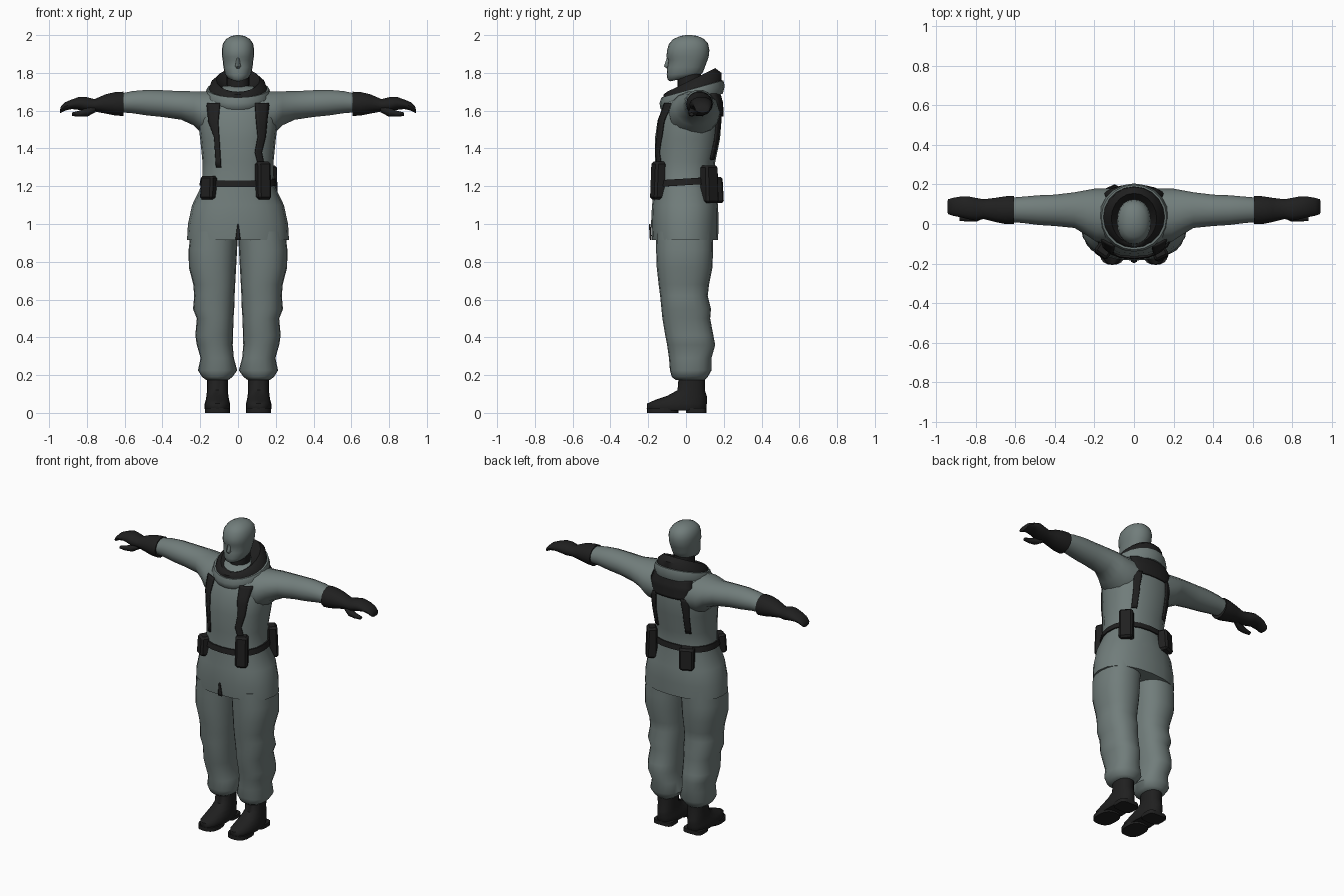
import bpy, bmesh, math
from mathutils import Vector, Matrix

if "Cube" in bpy.data.objects:
    bpy.data.objects.remove(bpy.data.objects["Cube"])


def material(name, rgb):
    m = bpy.data.materials.new(name)
    m.diffuse_color = (*rgb, 1)
    m.use_nodes = True
    m.node_tree.nodes["Principled BSDF"].inputs["Base Color"].default_value = m.diffuse_color
    return m


GREY = material("grey_green_cloth", (0.165, 0.205, 0.198))
BLACK = material("black_gear", (0.014, 0.014, 0.014))


def finish(bm, name, mat, angle=50):
    bmesh.ops.recalc_face_normals(bm, faces=bm.faces)
    me = bpy.data.meshes.new(name)
    bm.to_mesh(me)
    bm.free()
    me.materials.append(mat)
    ob = bpy.data.objects.new(name, me)
    bpy.context.collection.objects.link(ob)
    bpy.ops.object.select_all(action='DESELECT')
    ob.select_set(True)
    bpy.context.view_layer.objects.active = ob
    bpy.ops.object.shade_smooth_by_angle(angle=math.radians(angle))
    return ob


def spow(v, p):
    return math.copysign(abs(v) ** (2 / p), v)


def ring_z(z0, z1, rx, y0, y1, cx=0, p=2.3, n=20):
    """Level ring; z runs from z0 at its front to z1 at its back."""
    pts = []
    for i in range(n):
        a = math.tau * i / n
        s = spow(math.sin(a), p)
        pts.append(Vector((cx + rx * spow(math.cos(a), p), (y0 + y1) / 2 + s * (y1 - y0) / 2,
                           (z0 + z1) / 2 + s * (z1 - z0) / 2)))
    return pts


def ring_x(x, y0, y1, z0, z1, side, n=14):
    """Upright ring across a limb that runs along x."""
    return [Vector((side * x, (y0 + y1) / 2 + (y1 - y0) / 2 * math.cos(math.tau * i / n),
                    (z0 + z1) / 2 + (z1 - z0) / 2 * math.sin(math.tau * i / n))) for i in range(n)]


def loft(name, rings, mat, closed=False, angle=50):
    bm = bmesh.new()
    vs = [[bm.verts.new(p) for p in r] for r in rings]
    n = len(vs[0])
    pairs = list(zip(vs, vs[1:])) + ([(vs[-1], vs[0])] if closed else [])
    for a, b in pairs:
        for i in range(n):
            bm.faces.new((a[i], a[(i + 1) % n], b[(i + 1) % n], b[i]))
    if not closed:
        bm.faces.new(vs[0])
        bm.faces.new(vs[-1])
    return finish(bm, name, mat, angle)


# Jacket: z, half width, front y, back y
JACKET = [(.915, .27, -.18, .17), (1.0, .265, -.185, .172), (1.1, .243, -.18, .17),
          (1.21, .19, -.165, .145), (1.33, .188, -.165, .155), (1.45, .2, -.165, .18),
          (1.55, .213, -.15, .188), (1.64, .205, -.115, .185), (1.695, .165, -.08, .17),
          (1.73, .08, -.04, .1)]
loft("jacket", [ring_z(z, z, rx, a, b) for z, rx, a, b in JACKET], GREY)


def jacket_at(z):
    for a, b in zip(JACKET, JACKET[1:]):
        if a[0] <= z <= b[0]:
            t = (z - a[0]) / (b[0] - a[0])
            return [u + (v - u) * t for u, v in zip(a, b)][1:]


def plate(name, path, back=False, steps=5, cols=5, mat=BLACK):
    """Thin strip lying on the jacket; path holds (x left, x right, z)."""
    rows = []
    for a, b in zip(path, path[1:]):
        rows += [[u + (v - u) * k / steps for u, v in zip(a, b)] for k in range(steps)]
    rows.append(path[-1])
    bm = bmesh.new()
    grid = []
    for xl, xr, z in rows:
        rx, y0, y1 = jacket_at(z)
        line = []
        for c in range(cols):
            x = xl + (xr - xl) * c / (cols - 1)
            d = (1 - min(abs(x) / rx, 1) ** 2.3) ** (1 / 2.3) * (y1 - y0) / 2 + .007
            line.append(bm.verts.new((x, (y0 + y1) / 2 + (d if back else -d), z)))
        grid.append(line)
    for r, s in zip(grid, grid[1:]):
        for i in range(cols - 1):
            bm.faces.new((r[i], r[i + 1], s[i + 1], s[i]))
    ob = finish(bm, name, mat)
    mod = ob.modifiers.new("thickness", 'SOLIDIFY')
    mod.thickness, mod.offset = .009, 0


# Harness: front straps, back yoke and back straps, hem slit
plate("front_strap_right", [(.09, .165, 1.64), (.095, .155, 1.56), (.105, .145, 1.46),
                            (.09, .125, 1.38), (.11, .14, 1.3)])
plate("front_strap_left", [(-.165, -.095, 1.64), (-.155, -.105, 1.54), (-.125, -.1, 1.46), (-.115, -.09, 1.3)])
plate("back_yoke", [(-.14, .14, 1.69), (-.15, .15, 1.64), (-.14, .14, 1.57)], back=True, cols=9)
for s, tag in ((1, "right"), (-1, "left")):
    plate("back_strap_" + tag, [(s * .09, s * .14, 1.58), (s * .1, s * .135, 1.48), (s * .1, s * .13, 1.34)], back=True)
plate("hem_slit", [(-.014, .014, .916), (-.003, .003, 1.0)], cols=2)

# Belt
loft("belt", [ring_z(z, z + .02, rx, a, b) for z, rx, a, b in
              [(1.195, .196, -.168, .15), (1.195, .205, -.178, .16),
               (1.23, .198, -.173, .155), (1.23, .188, -.165, .147)]], BLACK, closed=True)


def pouch(name, x, y, z0, z1, w, d, turn):
    bm = bmesh.new()
    bmesh.ops.create_cube(bm, size=1)
    for v in bm.verts:
        if v.co.z > 0 and v.co.y < 0:
            v.co.y += .12
    bmesh.ops.scale(bm, vec=(w, d, z1 - z0), verts=bm.verts)
    bmesh.ops.bevel(bm, geom=bm.edges[:], offset=.012, segments=1, affect='EDGES')
    bm.transform(Matrix.Translation((x, y, (z0 + z1) / 2)) @ Matrix.Rotation(math.radians(turn), 4, 'Z'))
    finish(bm, name, BLACK, 30)


# Belt pouches
pouch("front_pouch_right", .132, -.148, 1.13, 1.33, .075, .07, 25)
pouch("front_pouch_left", -.155, -.135, 1.13, 1.255, .08, .07, -35)
pouch("rear_pouch_right", .165, .125, 1.11, 1.31, .085, .07, 130)
pouch("rear_pouch_left", -.115, .155, 1.11, 1.25, .09, .07, 205)

# Collar: grey rolled rim below a black hood
loft("collar_rim", [ring_z(z0, z1, rx, a, b, p=2) for z0, z1, rx, a, b in
                    [(1.59, 1.69, .14, -.11, .17), (1.61, 1.69, .168, -.135, .195), (1.64, 1.73, .176, -.14, .205),
                     (1.67, 1.76, .165, -.13, .198), (1.67, 1.76, .13, -.1, .16)]], GREY, closed=True)
loft("hood", [ring_z(z0, z1, rx, a, b, p=2) for z0, z1, rx, a, b in
              [(1.66, 1.74, .16, -.12, .19), (1.685, 1.8, .145, -.12, .188),
               (1.7, 1.825, .115, -.1, .155), (1.69, 1.75, .07, -.05, .09)]], BLACK, closed=True)
loft("neck", [ring_z(z, z, .06, -.045, .08) for z in (1.66, 1.82)], BLACK)

# Masked head with brow, nose and chin
loft("head", [ring_z(z0, z1, rx, a, b, p=2.2) for z0, z1, rx, a, b in
              [(1.755, 1.78, .03, -.085, .03), (1.765, 1.785, .055, -.098, .07), (1.79, 1.8, .07, -.102, .088),
               (1.83, 1.83, .077, -.1, .1), (1.868, 1.868, .081, -.094, .114), (1.885, 1.885, .084, -.104, .12),
               (1.92, 1.92, .086, -.1, .124), (1.955, 1.955, .08, -.09, .117), (1.98, 1.98, .062, -.066, .095),
               (1.995, 1.995, .035, -.03, .062), (2.0, 2.0, .01, 0, .03)]], GREY)
loft("nose", [ring_z(z, z, rx, a, -.07, n=8) for z, rx, a in
              [(1.822, .009, -.1), (1.835, .016, -.117), (1.855, .012, -.11), (1.885, .007, -.1)]], GREY)

for s, tag in ((1, "right"), (-1, "left")):
    # Sleeve: x, y range, z range
    loft("sleeve_" + tag, [ring_x(*r, s) for r in
                           [(.1, -.1, .18, 1.46, 1.705), (.19, -.09, .18, 1.475, 1.705), (.235, -.06, .172, 1.52, 1.705),
                            (.3, -.02, .16, 1.55, 1.705), (.4, -.01, .148, 1.565, 1.71), (.48, -.005, .145, 1.573, 1.712),
                            (.56, .005, .138, 1.585, 1.705), (.62, .01, .133, 1.59, 1.692)]], GREY)
    # Glove with curled fingers and thumb
    loft("glove_" + tag, [ring_x(*r, s) for r in
                          [(.607, .0, .142, 1.57, 1.702), (.65, .0, .14, 1.573, 1.7), (.7, .01, .132, 1.583, 1.688),
                           (.76, .025, .125, 1.595, 1.662), (.8, .018, .132, 1.592, 1.672), (.84, .025, .14, 1.603, 1.674),
                           (.88, .035, .138, 1.608, 1.66), (.915, .042, .132, 1.6, 1.645), (.938, .05, .125, 1.588, 1.622),
                           (.942, .06, .115, 1.588, 1.605)]], BLACK)
    loft("thumb_" + tag, [ring_x(*r, s, n=8) for r in
                          [(.755, .03, .08, 1.592, 1.63), (.795, .012, .06, 1.57, 1.618),
                           (.84, .012, .048, 1.568, 1.6), (.88, .016, .042, 1.572, 1.59)]], BLACK)
    # Trouser leg: z, inner x, outer x, front y, back y
    loft("trouser_leg_" + tag, [ring_z(z, z, (o - i) / 2, a, b, s * (o + i) / 2) for z, i, o, a, b in
                                [(.175, .05, .17, -.055, .1), (.19, .03, .19, -.075, .115), (.225, .004, .212, -.085, .135),
                                 (.29, .022, .198, -.09, .135), (.36, .028, .218, -.1, .155), (.41, .026, .226, -.11, .145),
                                 (.5, .024, .218, -.125, .128), (.55, .02, .238, -.13, .132), (.62, .018, .232, -.137, .115),
                                 (.68, .015, .237, -.145, .122), (.77, .01, .26, -.155, .14), (.86, .005, .262, -.158, .143),
                                 (.96, .0, .25, -.16, .145)]], GREY)
    # Boot, with a separate heel block
    loft("boot_" + tag, [ring_z(z, z, rx, a, b, s * .109, n=16) for z, rx, a, b in
                         [(.012, .062, -.2, .1), (.022, .068, -.208, .108), (.05, .067, -.205, .11), (.068, .062, -.165, .112),
                          (.09, .058, -.1, .11), (.12, .055, -.045, .1), (.2, .055, -.038, .1)]], BLACK)
    loft("boot_heel_" + tag, [ring_z(z, z, .066, .0, .108, s * .109, p=4) for z in (0, .025)], BLACK)
    loft("boot_sole_" + tag, [ring_z(z, z, .067, -.206, -.04, s * .109, p=2.6) for z in (0, .025)], BLACK)
